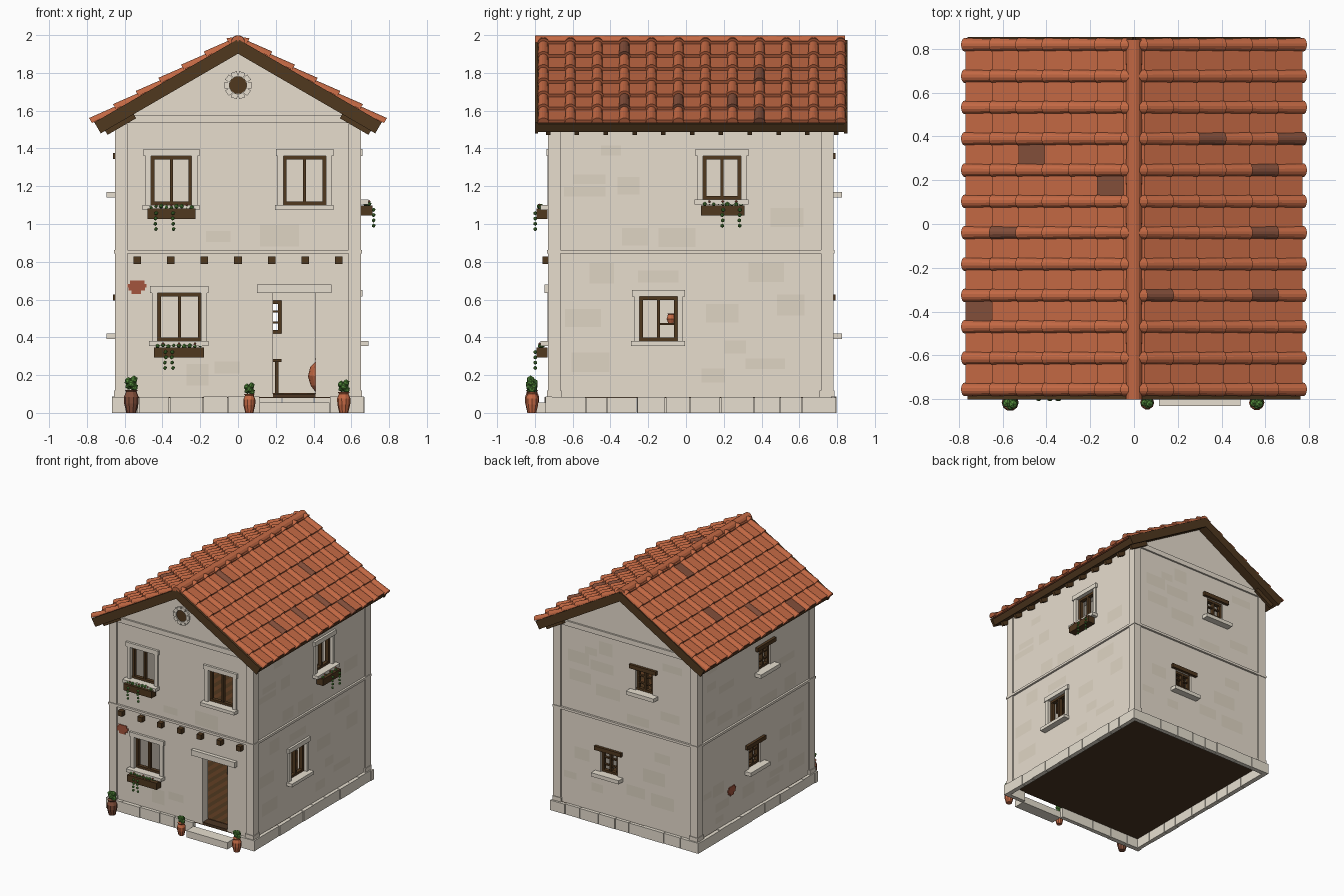
import bpy, bmesh, math, random
from mathutils import Matrix, Vector

if "Cube" in bpy.data.objects:
    bpy.data.objects.remove(bpy.data.objects["Cube"])
random.seed(4)

def mat(name, *rgb):
    m = bpy.data.materials.new(name)
    m.diffuse_color = [((c / 255 + 0.055) / 1.055) ** 2.4 for c in rgb] + [1]
    m.use_nodes = True
    m.node_tree.nodes["Principled BSDF"].inputs["Base Color"].default_value = m.diffuse_color
    return m

WALL, TRIM = mat("plaster", 231, 221, 206), mat("pale_stone", 231, 223, 208)
PATCH, TILE = mat("worn_plaster", 223, 213, 196), mat("terracotta", 196, 105, 68)
OLD, WOOD = mat("weathered_tile", 130, 78, 58), mat("dark_wood", 80, 56, 31)
PLANK, LEAF = mat("floor_wood", 98, 63, 35), mat("leaf", 82, 138, 58)
BRICK, DARK = mat("brick_red", 164, 85, 61), mat("dark_slab", 76, 54, 35)

parts = {}
def part(name, *mats):
    """One bmesh per named part."""
    if name not in parts:
        parts[name] = (bmesh.new(), mats)
    return parts[name][0]

def hexa(bm, p, mi=0):
    """Six-sided solid from two loops of four points."""
    v = [bm.verts.new(q) for q in p]
    for f in ((0, 1, 2, 3), (7, 6, 5, 4), (0, 4, 5, 1), (1, 5, 6, 2), (2, 6, 7, 3), (3, 7, 4, 0)):
        bm.faces.new([v[i] for i in f]).material_index = mi

def box(bm, x0, x1, y0, y1, z0, z1, mi=0):
    hexa(bm, [(x, y, z) for z in (z0, z1) for x, y in ((x0, y0), (x0, y1), (x1, y1), (x1, y0))], mi)

WX, YF, YB = 0.64, -0.72, 0.77
def wbox(bm, wall, u0, u1, z0, z1, d0, d1):
    """Box on a wall: u along it, d outward from it."""
    base, sg = {"front": (YF, -1), "back": (YB, 1), "right": (WX, 1), "left": (-WX, -1)}[wall]
    a, b = sorted((base + sg * d0, base + sg * d1))
    if wall in ("front", "back"):
        box(bm, u0, u1, a, b, z0, z1)
    else:
        box(bm, a, b, u0, u1, z0, z1)

def lathe(bm, c, prof, n=10, mi=0):
    """Turned solid from (radius, height) pairs."""
    rings = [[bm.verts.new((c[0] + r * math.cos(2 * math.pi * i / n), c[1] + r * math.sin(2 * math.pi * i / n),
              c[2] + z)) for i in range(n)] for r, z in prof]
    fs = [bm.faces.new((A[i], A[(i + 1) % n], B[(i + 1) % n], B[i])) for A, B in zip(rings, rings[1:]) for i in range(n)]
    for f in fs + [bm.faces.new(rings[0]), bm.faces.new(rings[-1])]:
        f.material_index = mi

def leaf(bm, c, r):
    bmesh.ops.create_icosphere(bm, subdivisions=1, radius=r, matrix=Matrix.Translation(c))

# Windows: wall, u0, u1, z0, z1, rustic (wood lintel) or not
windows = [("front", -0.46, -0.245, 1.10, 1.36, 0), ("front", 0.24, 0.465, 1.10, 1.36, 0),
           ("front", -0.425, -0.195, 0.38, 0.635, 0), ("right", 0.09, 0.29, 1.13, 1.36, 0),
           ("right", -0.245, -0.045, 0.38, 0.615, 0), ("back", -0.235, -0.085, 1.17, 1.345, 1),
           ("back", 0.08, 0.23, 0.42, 0.595, 1), ("left", -0.175, -0.025, 1.17, 1.345, 1),
           ("left", -0.045, 0.105, 0.42, 0.595, 1)]
door = ("front", 0.185, 0.41, 0.08, 0.635, 0)
holes = part("opening_cutter", WALL)
for wall, u0, u1, z0, z1, rustic in windows + [door]:
    wbox(holes, wall, u0, u1, z0, z1, -0.2, 0.1)
for wall, u0, u1, z0, z1, rustic in windows:
    fr, st = part("window_frames", WOOD), part("window_stonework", TRIM)
    t, m, w = 0.018, (u0 + u1) / 2, u1 - u0
    for a, b in ((u0, u0 + t), (u1 - t, u1), (m - 0.008, m + 0.008)):
        wbox(fr, wall, a, b, z0, z1, -0.045, -0.015)
    for a in (z0, z1 - t):
        wbox(fr, wall, u0, u1, a, a + t, -0.044, -0.014)
    if rustic:
        for k in (1, 2):
            zz = z0 + (z1 - z0) * k / 3
            wbox(fr, wall, u0, u1, zz - 0.005, zz + 0.005, -0.04, -0.02)
        wbox(part("wood_lintels", WOOD), wall, u0 - 0.045, u1 + 0.045, z1, z1 + 0.032, -0.03, 0.022)
        wbox(st, wall, u0 - 0.05, u1 + 0.05, z0 - 0.03, z0, -0.03, 0.055)
    else:
        for a, b in ((u0 - 0.03, u0), (u1, u1 + 0.03)):
            wbox(st, wall, a, b, z0, z1, -0.015, 0.012)
        wbox(st, wall, u0 - 0.04, u1 + 0.04, z1, z1 + 0.036, -0.015, 0.018)
        wbox(st, wall, u0 - 0.045, u1 + 0.04, z0 - 0.026, z0, -0.03, 0.05)

# Hollow gabled walls
def gable(name, x, y0, y1, zb, zs, za):
    bm = part(name, WALL)
    prof = [(-x, zb), (x, zb), (x, zs), (0, za), (-x, zs)]
    A, B = ([bm.verts.new((px, y, pz)) for px, pz in prof] for y in (y0, y1))
    bm.faces.new(A); bm.faces.new(B[::-1])
    for i in range(5):
        bm.faces.new((A[i], B[i], B[(i + 1) % 5], A[(i + 1) % 5]))
gable("walls", WX, YF, YB, 0.085, 1.56, 1.93)
gable("room_cutter", WX - 0.07, YF + 0.07, YB - 0.07, -0.1, 1.51, 1.84)

# Corner pilasters, string course and gable bands
tr = part("corner_and_band_trim", WALL)
for sx in (-1, 1):
    for sy, yw in ((-1, YF), (1, YB)):
        for z0, z1, e, w in ((0.085, 0.118, 0.016, 0.062), (0.118, 1.53, 0.011, 0.056)):
            box(tr, *sorted((sx * (WX - w), sx * (WX + e))), *sorted((yw - sy * w, yw + sy * e)), z0, z1)
for wall, a, b in (("front", -WX, WX), ("back", -WX, WX), ("right", YF, YB), ("left", YF, YB)):
    wbox(tr, wall, a - 0.016, b + 0.016, 0.843, 0.862, -0.02, 0.016)
for wall in ("front", "back"):
    wbox(tr, wall, -0.61, 0.61, 1.535, 1.575, -0.02, 0.014)

# Worn plaster plates clear of all openings
pl = part("worn_plaster_patches", PATCH)
for wall, a, b in (("front", -0.57, 0.57), ("back", -0.57, 0.57), ("right", -0.65, 0.7), ("left", -0.65, 0.7)):
    used = [(q[1] - 0.08, q[2] + 0.08, q[3] - 0.1, q[4] + 0.06) for q in windows + [door] if q[0] == wall]
    for k in range(40):
        w, h = random.uniform(0.1, 0.22), random.uniform(0.05, 0.12)
        u, z = random.uniform(a, b - w), random.choice((random.uniform(0.13, 0.7), random.uniform(0.87, 1.4)))
        if all(u > q[1] or u + w < q[0] or z > q[3] or z + h < q[2] for q in used):
            used.append((u, u + w, z, z + h))
            wbox(pl, wall, u, u + w, z, z + h, -0.003, 0.001)
# Keep only the outer face of each plate
bmesh.ops.recalc_face_normals(pl, faces=pl.faces)
def outer(c):
    return abs(c.x) > WX + 0.0005 or c.y < YF - 0.0005 or c.y > YB + 0.0005
bmesh.ops.delete(pl, geom=[f for f in pl.faces if not outer(f.calc_center_median())], context="FACES")

# Thin foundation blocks around an open base, with a gap behind the step
fb = part("foundation_blocks", TRIM)
for wall, a, b in (("front", -0.67, 0.115), ("front", 0.485, 0.67), ("back", -0.67, 0.67), ("right", -0.72, 0.77), ("left", -0.72, 0.77)):
    u = a
    while u < b - 0.01:
        n = u + random.uniform(0.11, 0.2)
        n = b if b - n < 0.1 else n
        wbox(fb, wall, u + 0.002, n - 0.002, 0, 0.085 + random.uniform(-0.004, 0.001), -0.01, random.uniform(0.022, 0.03))
        u = n
box(part("ground_slab", DARK), -0.639, 0.639, -0.719, 0.769, 0.078, 0.1)

# Plank floors, table, shelf, jars
fl = part("plank_floors", PLANK, WOOD)
for z in (0.086, 0.84):
    for i in range(28):
        x = -0.57 + i * 1.14 / 28
        box(fl, x, x + 1.14 / 28, -0.65, 0.70, z, z + 0.018, i % 2)
tb = part("table", WOOD)
box(tb, -0.15, 0.23, 0.05, 0.35, 0.27, 0.285)
for x in (-0.14, 0.195):
    for y in (0.06, 0.32):
        box(tb, x, x + 0.02, y, y + 0.02, 0.104, 0.27)
box(part("wall_shelf", WOOD), -0.572, -0.48, -0.15, -0.05, 0.465, 0.477)
pots = part("clay_pots", TILE, OLD)
lathe(pots, (-0.525, -0.08, 0.477), [(0.015, 0), (0.024, 0.02), (0.016, 0.045), (0.02, 0.05)])
lathe(pots, (0.455, -0.1, 0.104), [(0.04, 0.0), (0.07, 0.04), (0.085, 0.09), (0.072, 0.14), (0.04, 0.17), (0.05, 0.185)], 16)

# Door lintel and step
wbox(part("door_lintel", TRIM), "front", 0.10, 0.495, 0.635, 0.68, -0.03, 0.03)
box(part("door_step", TRIM), 0.115, 0.485, -0.83, -0.735, 0, 0.055)

# Beam ends
for i in range(7):
    x = (i - 3) * 0.178
    wbox(part("beam_ends", WOOD), "front", x - 0.02, x + 0.02, 0.787, 0.827, -0.02, 0.04)

# Round gable vent with a stone ring
M = Matrix.Translation((0, YF, 1.735)) @ Matrix.Rotation(math.pi / 2, 4, "X")
bmesh.ops.create_cone(part("gable_vent", WOOD), cap_ends=True, segments=16, radius1=0.046, radius2=0.046,
                      depth=0.012, matrix=M)
for i in range(10):
    R = M @ Matrix.Rotation(i * math.pi / 5, 4, "Z") @ Matrix.Translation((0.059, 0, 0)) @ Matrix.Diagonal((0.027, 0.033, 0.03, 1))
    bmesh.ops.create_cube(part("gable_vent_stones", TRIM), size=1, matrix=R)

# Exposed brick spots
for wall, u, z in (("front", -0.535, 0.665), ("left", 0.33, 0.33)):
    for r, half in enumerate((0.028, 0.046, 0.05, 0.036)):
        wbox(part("exposed_bricks", BRICK), wall, u - half, u + half * (0.8 + 0.1 * r), z - 0.036 + r * 0.018, z - 0.018 + r * 0.018, -0.01, 0.006)

# Flower boxes with trailing plants
for wall, a, b, z, trails in (("front", -0.48, -0.225, 1.027, (0.18, 0.53)), ("front", -0.445, -0.18, 0.292, (0.23, 0.37)),
                              ("right", 0.08, 0.31, 1.045, (0.5, 0.88))):
    wbox(part("flower_boxes", WOOD), wall, a, b, z, z + 0.054, 0.012, 0.072)
    at = lambda u, d: (u, YF - d) if wall == "front" else (WX + d, u)
    gr = part("trailing_plants", LEAF)
    for k in range(9):
        u = a + 0.02 + (b - a - 0.04) * k / 8
        leaf(gr, (*at(u, random.uniform(0.035, 0.06)), z + 0.058 + random.uniform(0, 0.01)), random.uniform(0.009, 0.014))
        if k % 3 == 1:
            leaf(part("blossoms", BRICK), (*at(u, 0.055), z + 0.074), 0.007)
    for f in trails:
        for k in range(4):
            leaf(gr, (*at(a + (b - a) * f + random.uniform(-0.004, 0.004), 0.078), z + 0.03 - k * 0.028), 0.011)

# Potted shrubs
for x, s, mi in ((-0.565, 1.0, 1), (0.06, 0.82, 0), (0.56, 0.9, 0)):
    y = -0.815
    lathe(pots, (x, y, 0), [(0.026 * s, 0), (0.038 * s, 0.05 * s), (0.039 * s, 0.085 * s), (0.028 * s, 0.112 * s), (0.035 * s, 0.122 * s)], 10, mi)
    for k in range(6):
        an = k * 2.4
        leaf(part("shrubs", LEAF), (x + 0.016 * s * math.cos(an), y + 0.014 * s * math.sin(an), (0.136 + 0.008 * k) * s), 0.022 * s)

# Roof: s down the slope, h above the deck
ANG, Z0 = math.atan(0.58), 1.965
C, S = math.cos(ANG), math.sin(ANG)
def slope(sd, s, y, h):
    return (sd * (s * C + h * S), y, Z0 - s * S + h * C)
def sbox(bm, sd, s0, s1, y0, y1, b0, t0, b1, t1, mi=0):
    hexa(bm, [slope(sd, s, y, h) for y in (y0, y1) for s, h in ((s0, b0), (s0, t0), (s1, t1), (s1, b1))], mi)
def barrel(bm, P, s0, s1, r0, r1, h0, h1, mi=0, n=7):
    A, B = [[bm.verts.new(P(s, r * math.cos(math.pi * i / n), h + r * math.sin(math.pi * i / n))) for i in range(n + 1)]
            for s, r, h in ((s0, r0, h0), (s1, r1, h1))]
    fs = [bm.faces.new((A[i], A[i + 1], B[i + 1], B[i])) for i in range(n)]
    for f in fs + [bm.faces.new(A), bm.faces.new(B), bm.faces.new((A[0], B[0], B[n], A[n]))]:
        f.material_index = mi

deck, tiles = part("roof_deck", WOOD), part("roof_tiles", TILE, OLD)
old_pan = {(-1, 4, 7), (-1, 1, 6), (-1, 6, 2)}
old_barrel = {(-1, 5, 5), (1, 3, 8), (1, 6, 8), (1, 5, 7), (1, 5, 5), (1, 1, 3), (1, 5, 3)}
for sd in (-1, 1):
    sbox(deck, sd, 0, 0.868, -0.785, 0.84, -0.048, 0, -0.048, 0)
    for y in (-0.80, 0.837):
        sbox(part("barge_boards", WOOD), sd, 0, 0.872, y, y + 0.017, -0.055, 0.012, -0.055, 0.012)
    for i in range(11):
        y = -0.73 + i * 0.1525
        sbox(part("rafter_tails", WOOD), sd, 0.67, 0.845, y - 0.012, y + 0.012, -0.08, -0.046, -0.08, -0.046)
    for k in range(7):
        s0, s1 = max(0, (-0.09 + 0.12 * k) / C), (0.035 + 0.12 * k) / C
        for j in range(12):
            y = -0.755 + j * 0.143
            if j < 11:
                sbox(tiles, sd, s0, s1, y, y + 0.143, 0, 0.006, 0.008, 0.026, int((sd, k, j) in old_pan))
            barrel(tiles, lambda s, a, h: slope(sd, s, y + a, h), s0, s1 + (0.012 if k == 6 else 0.004), 0.026, 0.031, 0.004, 0.016,
                   int((sd, k, j) in old_barrel))
for j in range(9):
    y = -0.80 + j * 0.182
    barrel(part("ridge_tiles", TILE), lambda s, a, h: (a, s, h), y, y + 0.187, 0.036, 0.038, 1.962, 1.962)

# Turn parts into objects
objs = {}
for name, (bm, mats) in parts.items():
    if bm is not pl:
        bmesh.ops.recalc_face_normals(bm, faces=bm.faces)
    me = bpy.data.meshes.new(name)
    bm.to_mesh(me); bm.free()
    for m in mats:
        me.materials.append(m)
    objs[name] = bpy.data.objects.new(name, me)
    bpy.context.collection.objects.link(objs[name])
bpy.context.view_layer.objects.active = objs["walls"]
for cutter in ("room_cutter", "opening_cutter"):
    md = objs["walls"].modifiers.new(cutter, "BOOLEAN")
    md.operation, md.solver, md.object = "DIFFERENCE", "EXACT", objs[cutter]
    bpy.ops.object.modifier_apply(modifier=md.name)
    bpy.data.objects.remove(objs[cutter])
